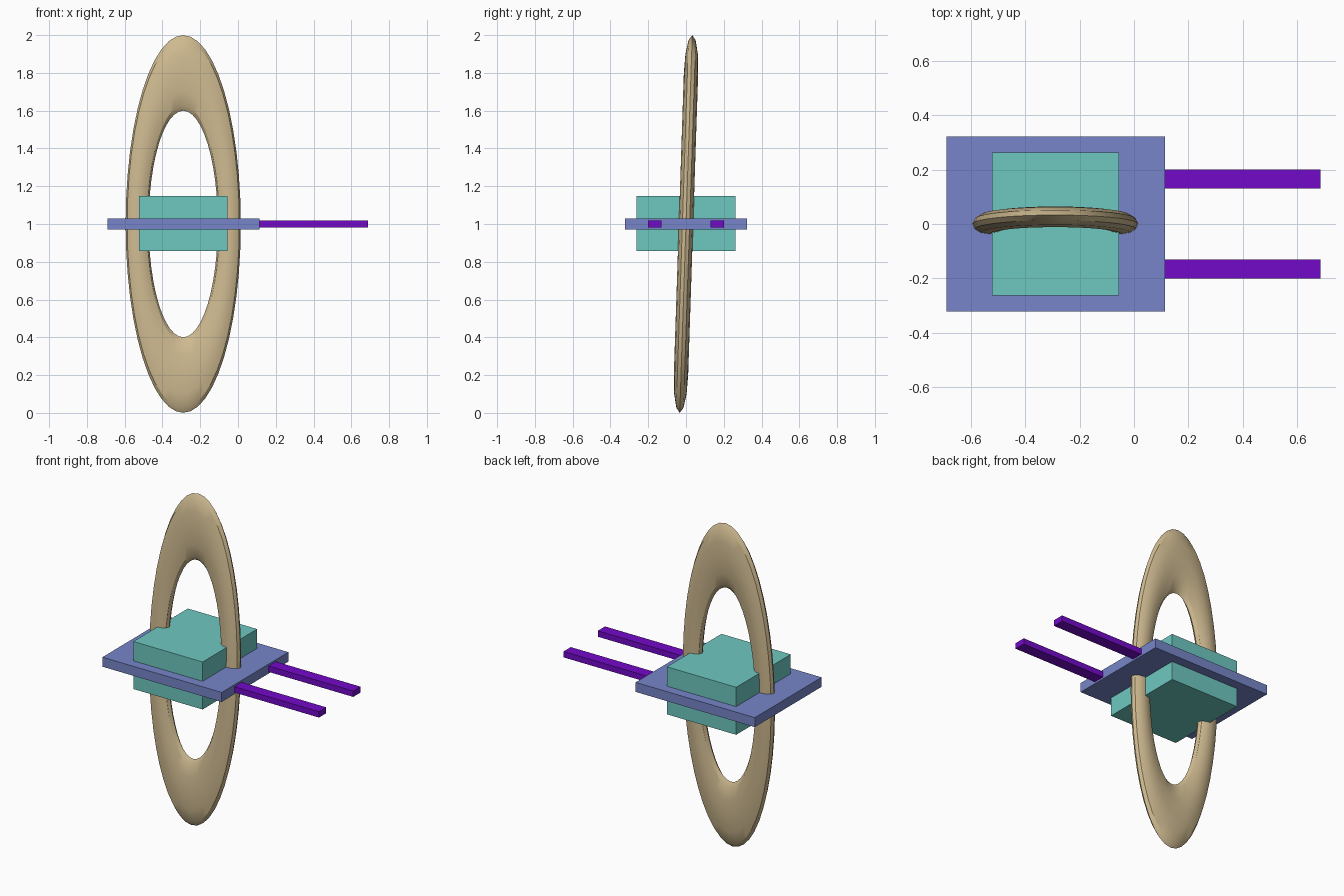
import bpy
from math import radians

if "Cube" in bpy.data.objects:
    bpy.data.objects.remove(bpy.data.objects["Cube"])


def paint(obj, name, color):
    mat = bpy.data.materials.get(name) or bpy.data.materials.new(name)
    mat.diffuse_color = (*color, 1)
    mat.use_nodes = True
    mat.node_tree.nodes["Principled BSDF"].inputs["Base Color"].default_value = mat.diffuse_color
    obj.data.materials.append(mat)


def box(name, lo, hi, mat, color):
    center = [(a + b) / 2 for a, b in zip(lo, hi)]
    bpy.ops.mesh.primitive_cube_add(size=1, location=center)
    obj = bpy.context.object
    obj.name = name
    obj.scale = [b - a for a, b in zip(lo, hi)]
    bpy.ops.object.transform_apply(location=False, rotation=False, scale=True)
    paint(obj, mat, color)
    return obj


# Tall oval ring, flattened and leaning slightly backwards
bpy.ops.mesh.primitive_torus_add(major_radius=0.8, minor_radius=0.2,
                                 major_segments=48, minor_segments=12,
                                 location=(-0.29, 0, 1),
                                 rotation=(radians(88.1), 0, 0))
ring = bpy.context.object
ring.name = "oval_ring"
ring.scale = (0.305, 1.0, 0.19)
bpy.ops.object.transform_apply(location=False, rotation=True, scale=True)
bpy.ops.object.shade_smooth_by_angle(angle=radians(30))
paint(ring, "tan", (0.62, 0.49, 0.28))

# Central block and the wide plate around its middle
box("center_block", (-0.523, -0.263, 0.857), (-0.055, 0.263, 1.147),
    "teal", (0.156, 0.578, 0.527))
box("middle_plate", (-0.69, -0.322, 0.971), (0.115, 0.322, 1.029),
    "blue", (0.18, 0.235, 0.578))

# Two prongs reaching out of the plate
for side, y in (("front", -0.165), ("back", 0.165)):
    box(f"{side}_prong", (0.1, y - 0.035, 0.982), (0.687, y + 0.035, 1.018),
        "purple", (0.17, 0.003, 0.578))
